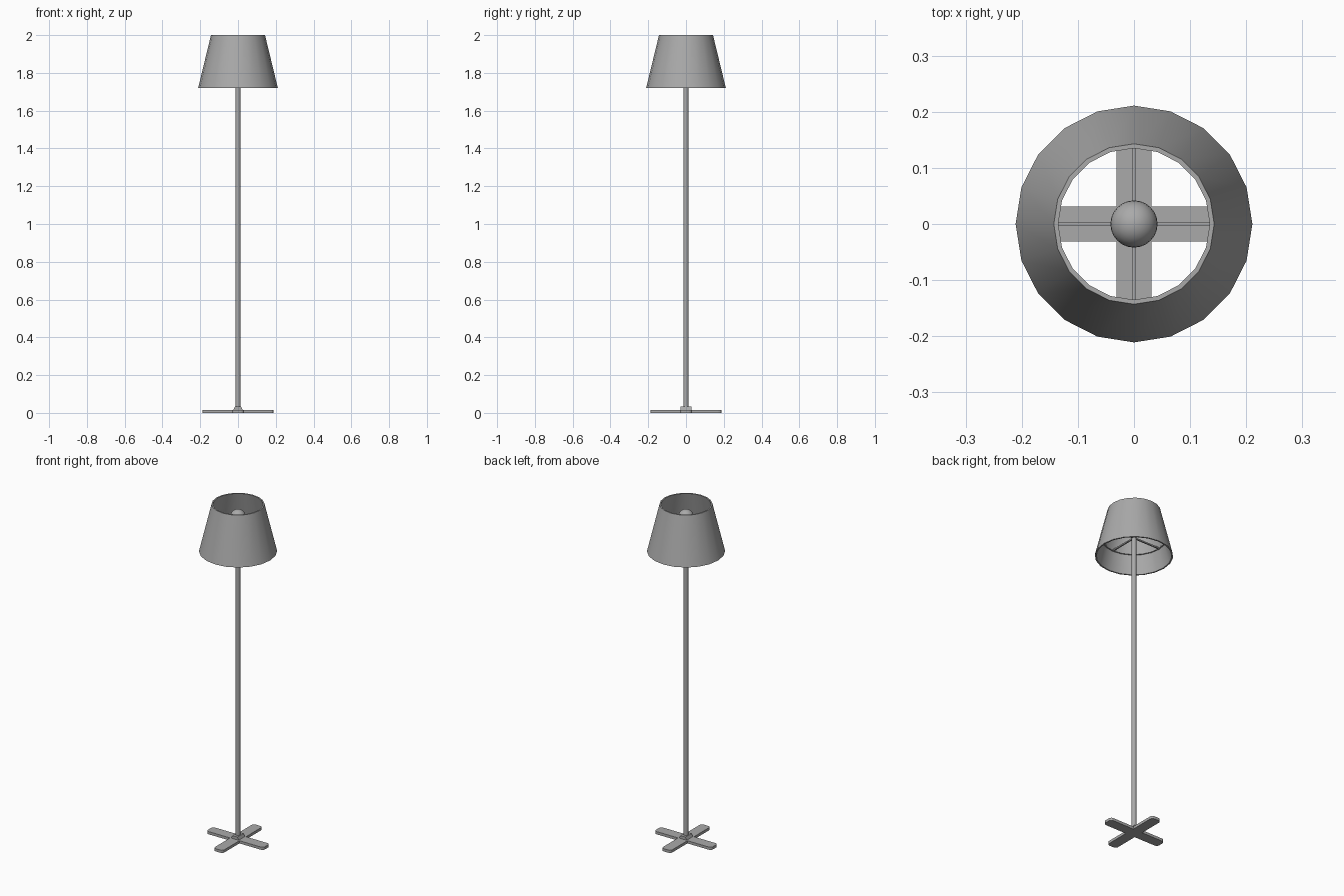
import bpy, bmesh, math
from mathutils import Matrix, Vector

cube = bpy.data.objects.get("Cube")
if cube:
    bpy.data.objects.remove(cube, do_unlink=True)

grey = bpy.data.materials.new("lamp_grey")
grey.use_nodes = True
COLOUR = (0.4, 0.4, 0.4, 1)
grey.diffuse_color = COLOUR
next(n for n in grey.node_tree.nodes
     if n.type == 'BSDF_PRINCIPLED').inputs["Base Color"].default_value = COLOUR


def finish(name, bm, smooth=True):
    bmesh.ops.recalc_face_normals(bm, faces=bm.faces)
    mesh = bpy.data.meshes.new(name)
    bm.to_mesh(mesh)
    bm.free()
    mesh.materials.append(grey)
    obj = bpy.data.objects.new(name, mesh)
    bpy.context.collection.objects.link(obj)
    if smooth:
        bpy.ops.object.select_all(action='DESELECT')
        obj.select_set(True)
        bpy.context.view_layer.objects.active = obj
        bpy.ops.object.shade_smooth_by_angle(angle=math.radians(35))
    return obj


def lathe(name, profile, sides, closed=False):
    """Turn a profile of (radius, height) points about the z axis."""
    bm = bmesh.new()
    verts = [bm.verts.new((r, 0, z)) for r, z in profile]
    pairs = list(zip(verts, verts[1:]))
    if closed:
        pairs.append((verts[-1], verts[0]))
    edges = [bm.edges.new(p) for p in pairs]
    bmesh.ops.spin(bm, geom=verts + edges, axis=(0, 0, 1), cent=(0, 0, 0),
                   angle=math.tau, steps=sides)
    bmesh.ops.remove_doubles(bm, verts=bm.verts, dist=0.0002)
    return finish(name, bm)


def box(bm, size, centre):
    made = bmesh.ops.create_cube(bm, size=1)["verts"]
    bmesh.ops.scale(bm, vec=size, verts=made)
    bmesh.ops.translate(bm, vec=centre, verts=made)
    return made


# Tapered open shade with a wall thickness
lathe("shade", [(0.211, 1.72), (0.143, 2.0), (0.135, 2.0), (0.203, 1.72)], 20, closed=True)

# Inner ring and spokes that carry the shade
lathe("shade_ring", [(0.17, 1.827), (0.181, 1.827), (0.179, 1.836), (0.17, 1.836)], 20, closed=True)
for i, axis in enumerate(("side", "depth")):
    bm = bmesh.new()
    box(bm, (0.35, 0.008, 0.008), (0, 0, 1.832))
    bm.transform(Matrix.Rotation(i * math.pi / 2, 4, 'Z'))
    finish("shade_spoke_" + axis, bm, False)

# Pole, socket and bulb
lathe("pole", [(0, 0.012), (0.013, 0.012), (0.013, 1.84), (0, 1.84)], 16)
lathe("bulb_socket", [(0, 1.84), (0.014, 1.84), (0.014, 1.89), (0, 1.89)], 16)
bm = bmesh.new()
bmesh.ops.create_uvsphere(bm, u_segments=24, v_segments=14, radius=0.042,
                          matrix=Matrix.Translation((0, 0, 1.925)))
finish("bulb", bm)

# Crossed foot bars with rounded end corners
for i, axis in enumerate(("side", "depth")):
    bm = bmesh.new()
    box(bm, (0.376, 0.062, 0.016), (0, 0, 0.008))
    corners = [e for e in bm.edges
               if abs((e.verts[0].co - e.verts[1].co).normalized().z) > 0.9]
    bmesh.ops.bevel(bm, geom=corners, offset=0.016, segments=3, profile=0.5, affect='EDGES')
    bm.transform(Matrix.Rotation(i * math.pi / 2, 4, 'Z'))
    finish("foot_bar_" + axis, bm, False)

# Hub on the feet, sloping on its left and right
bm = bmesh.new()
for v in box(bm, (0.052, 0.058, 0.02), (0, 0, 0.023)):
    if v.co.z > 0.023:
        v.co.x *= 0.65
finish("foot_hub", bm, False)
